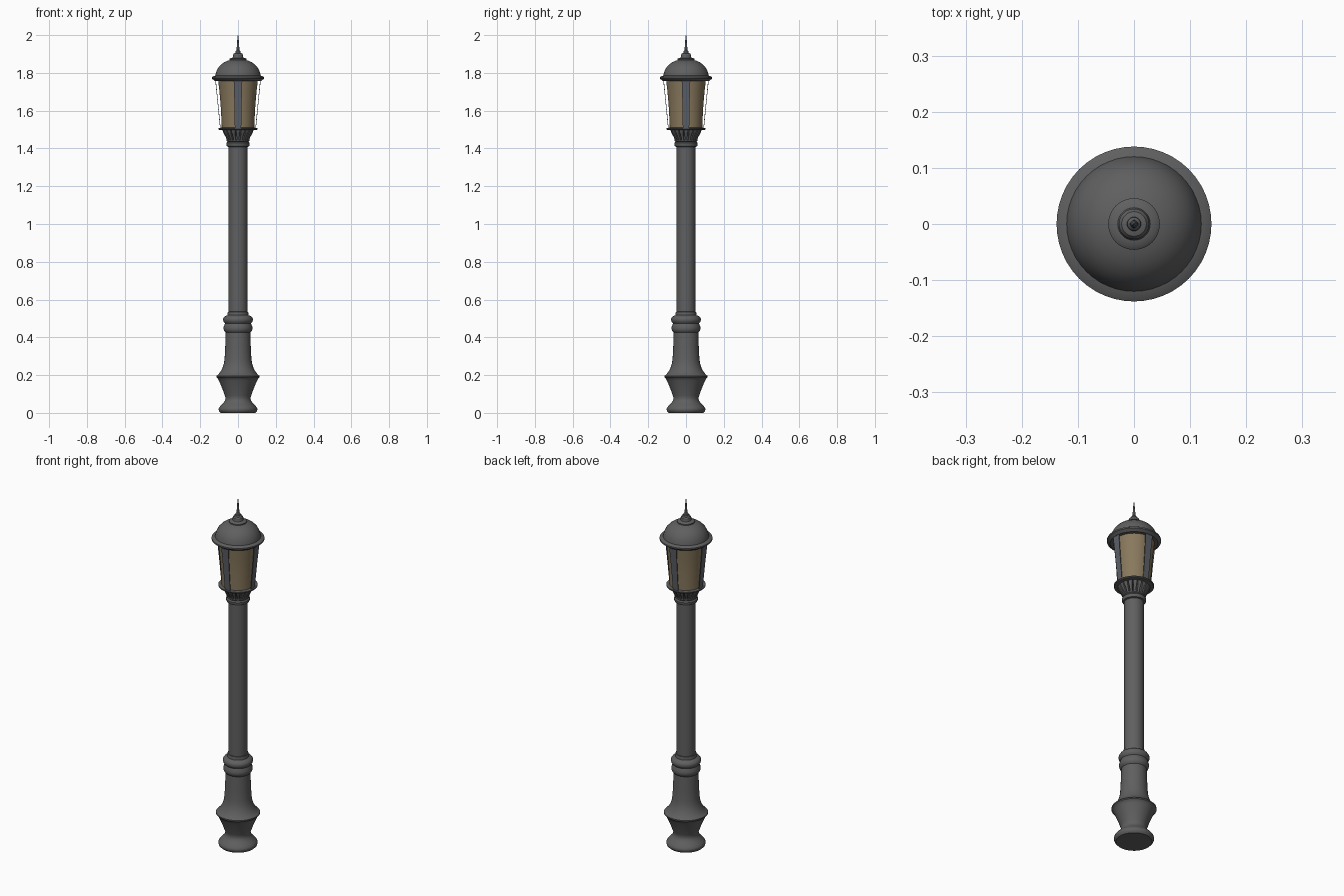
import bpy, math
from math import sin, cos, pi


def material(name, rgb):
    m = bpy.data.materials.new(name)
    m.diffuse_color = (*rgb, 1)
    return m


METAL = material("dark_grey_metal", (0.115, 0.115, 0.115))
BAR = material("blue_grey_bars", (0.11, 0.12, 0.14))
GLASS = material("amber_glass", (0.25, 0.19, 0.11))


def make(name, verts, faces, mat, angle=35):
    me = bpy.data.meshes.new(name)
    me.from_pydata(verts, [], faces)
    me.materials.append(mat)
    ob = bpy.data.objects.new(name, me)
    bpy.context.collection.objects.link(ob)
    bpy.ops.object.select_all(action='DESELECT')
    ob.select_set(True)
    bpy.context.view_layer.objects.active = ob
    bpy.ops.object.shade_smooth_by_angle(angle=math.radians(angle))
    return ob


def lathe(name, prof, mat, n=48):
    """Spin a bottom-to-top (radius, height) profile and cap both ends."""
    verts = [(r * cos(2 * pi * i / n), r * sin(2 * pi * i / n), z)
             for r, z in prof for i in range(n)]
    faces = [(k * n + i, k * n + (i + 1) % n, (k + 1) * n + (i + 1) % n, (k + 1) * n + i)
             for k in range(len(prof) - 1) for i in range(n)]
    faces.append(tuple(reversed(range(n))))
    faces.append(tuple(range((len(prof) - 1) * n, len(prof) * n)))
    return make(name, verts, faces, mat)


def strips(name, path, count, thick, mat):
    """Radial copies of a thin strip; path holds (radius, height, half width)."""
    verts, faces = [], []
    for c in range(count):
        a = 2 * pi * c / count
        b = len(verts)
        for r, z, w in path:
            for d, s in ((0, -w), (0, w), (-thick, w), (-thick, -w)):
                x, y = r + d, s
                verts.append((x * cos(a) - y * sin(a), x * sin(a) + y * cos(a), z))
        for k in range(len(path) - 1):
            for j in range(4):
                p, q = b + 4 * k, b + 4 * k + 4
                faces.append((p + j, p + (j + 1) % 4, q + (j + 1) % 4, q + j))
        e = b + 4 * (len(path) - 1)
        faces += [(b + 3, b + 2, b + 1, b), (e, e + 1, e + 2, e + 3)]
    return make(name, verts, faces, mat)


# flared foot and pedestal
lathe("pedestal", [
    (0.092, 0), (0.1, 0.008), (0.103, 0.018), (0.101, 0.026), (0.092, 0.038),
    (0.078, 0.052), (0.069, 0.065), (0.066, 0.078), (0.07, 0.092), (0.08, 0.12),
    (0.092, 0.15), (0.102, 0.172), (0.108, 0.184), (0.115, 0.189), (0.115, 0.196),
    (0.108, 0.2), (0.095, 0.215), (0.083, 0.235), (0.075, 0.26), (0.071, 0.285),
    (0.068, 0.34), (0.065, 0.425), (0.072, 0.432), (0.076, 0.442), (0.076, 0.455),
    (0.071, 0.468), (0.069, 0.474), (0.076, 0.482), (0.079, 0.491), (0.078, 0.501),
    (0.072, 0.51), (0.056, 0.517), (0.054, 0.535), (0.04, 0.537)], METAL)

# post
lathe("post", [(0.05, 0.51), (0.05, 1.42)], METAL)

# ring and fluted collar under the lantern
lathe("collar_ring", [
    (0.05, 1.408), (0.058, 1.411), (0.062, 1.419), (0.062, 1.428), (0.056, 1.435),
    (0.06, 1.439), (0.06, 1.445), (0.045, 1.448)], METAL)
lathe("collar_core", [(0.047, 1.44), (0.05, 1.46), (0.06, 1.485), (0.07, 1.505)], METAL)
strips("collar_ribs", [(0.059, 1.443, 0.005), (0.064, 1.458, 0.006), (0.073, 1.475, 0.008),
                       (0.08, 1.488, 0.0095), (0.083, 1.503, 0.0095)], 20, 0.017, METAL)

# lantern floor plate
lathe("lantern_floor", [(0.08, 1.497), (0.1, 1.499), (0.103, 1.503), (0.103, 1.508),
                        (0.08, 1.511)], METAL)

# glass
lathe("lantern_glass", [(0.086, 1.508), (0.088, 1.56), (0.092, 1.63), (0.098, 1.7),
                        (0.106, 1.768)], GLASS)

# four thin upright bars
strips("lantern_bars", [(0.095, 1.508, 0.017), (0.108, 1.64, 0.019), (0.121, 1.768, 0.023)],
       4, 0.003, BAR)

# domed cap with brim
lathe("lantern_cap", [
    (0.122, 1.757), (0.13, 1.764), (0.138, 1.769), (0.138, 1.777), (0.13, 1.782),
    (0.12, 1.785), (0.118, 1.795), (0.113, 1.811), (0.104, 1.828), (0.091, 1.843),
    (0.074, 1.856), (0.056, 1.864), (0.046, 1.867), (0.046, 1.873), (0.04, 1.878),
    (0.029, 1.88), (0.027, 1.886), (0.027, 1.896), (0.022, 1.903), (0.013, 1.906)], METAL)

# finial spike
lathe("finial", [
    (0.013, 1.9), (0.012, 1.916), (0.007, 1.922), (0.0065, 1.94), (0.004, 1.975),
    (0.001, 2.0)], METAL, 20)
